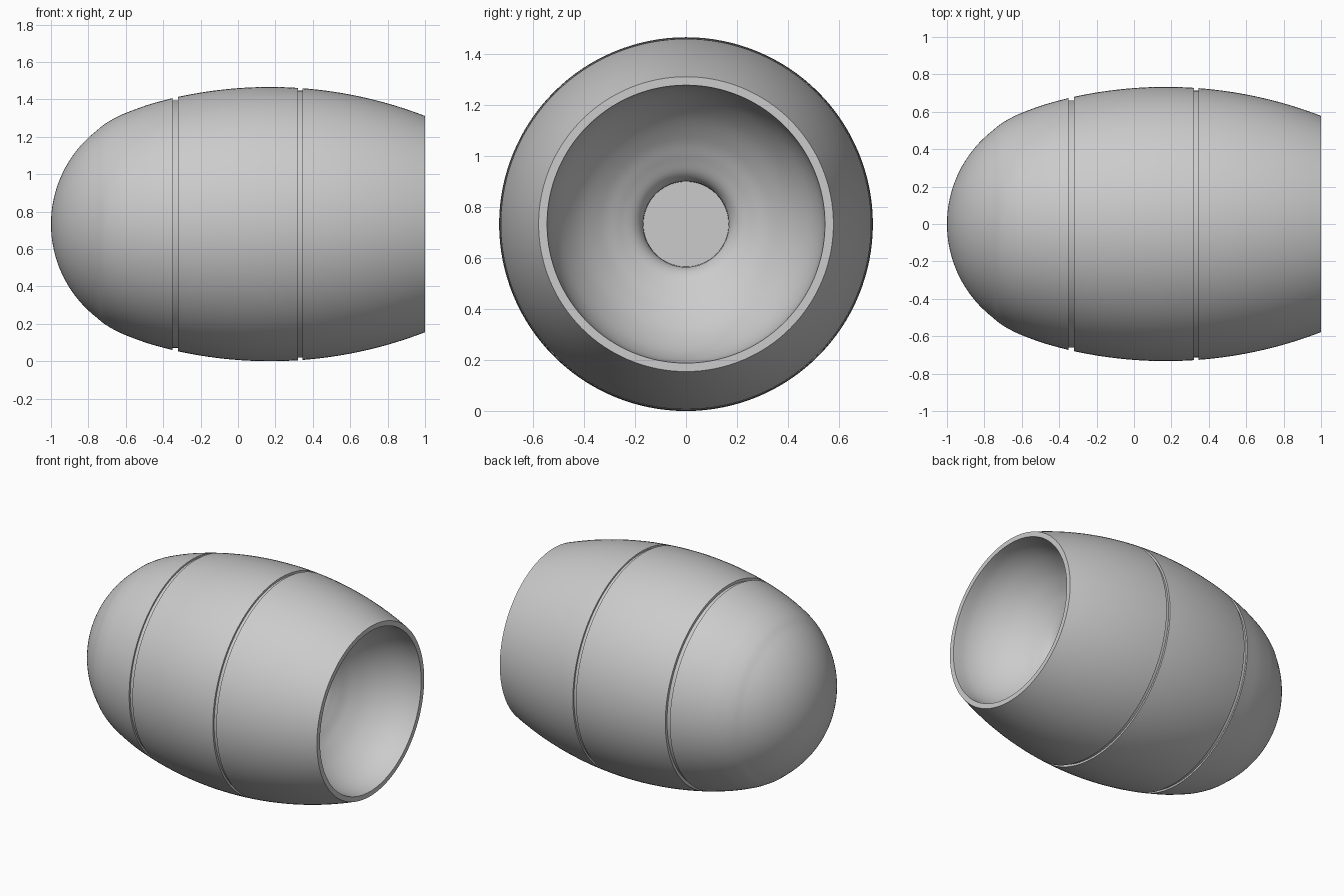
import bpy
import bmesh
import math

SIDES = 128
RADIUS = 0.733   # widest radius, also the height of the axis
ARC = 2.3        # radius of the long barrel curve

if "Cube" in bpy.data.objects:
    bpy.data.objects.remove(bpy.data.objects["Cube"], do_unlink=True)

grey = bpy.data.materials.new("plain grey")
grey.use_nodes = True
grey.diffuse_color = (0.6, 0.6, 0.6, 1)
grey.node_tree.nodes["Principled BSDF"].inputs["Base Color"].default_value = (0.6, 0.6, 0.6, 1)


def barrel(x):
    return RADIUS - ARC + math.sqrt(ARC ** 2 - (x - 0.17) ** 2)


def barrel_run(a, b, steps=16):
    return [(a + (b - a) * i / steps, barrel(a + (b - a) * i / steps)) for i in range(steps + 1)]


def smooth_path(pts, steps=6):
    """Catmull-Rom curve through the points."""
    p = [pts[0]] + pts + [pts[-1]]
    out = []
    for a, b, c, d in zip(p, p[1:], p[2:], p[3:]):
        for s in range(steps):
            t = s / steps
            out.append(tuple(0.5 * (2 * q + (r - o) * t + (2 * o - 5 * q + 4 * r - u) * t * t
                                    + (3 * q - o - 3 * r + u) * t ** 3)
                             for o, q, r, u in zip(a, b, c, d)))
    return out + [pts[-1]]


def lathe(name, profile):
    """Turn an (x, radius) profile around the long axis."""
    bm = bmesh.new()
    rings = []
    for x, r in profile:
        angles = [math.tau * j / SIDES for j in range(SIDES)]
        rings.append([bm.verts.new((x, r * math.cos(a), RADIUS + r * math.sin(a))) for a in angles])
    for low, high in zip(rings, rings[1:]):
        for j in range(SIDES):
            k = (j + 1) % SIDES
            bm.faces.new((low[j], low[k], high[k], high[j]))
    bmesh.ops.remove_doubles(bm, verts=bm.verts, dist=0.00001)
    mesh = bpy.data.meshes.new(name)
    bm.to_mesh(mesh)
    bm.free()
    mesh.materials.append(grey)
    obj = bpy.data.objects.new(name, mesh)
    bpy.context.collection.objects.link(obj)
    bpy.ops.object.select_all(action="DESELECT")
    obj.select_set(True)
    bpy.context.view_layer.objects.active = obj
    bpy.ops.object.shade_smooth_by_angle(angle=math.radians(30))
    return obj


# Rounded nose: spherical cap easing into the barrel curve
CAP = 0.633
cap = []
for i in range(25):
    a = math.radians(52) * i / 24
    cap.append((CAP - 1 - CAP * math.cos(a), CAP * math.sin(a)))
shoulder = smooth_path([cap[-1], (-0.715, 0.533), (-0.66, 0.566), (-0.6, 0.594),
                        (-0.48, 0.638), (-0.35, barrel(-0.35))])
lathe("nose_shell", cap + shoulder[1:])

# Two barrel sections between the grooves and the open end
lathe("middle_shell", barrel_run(-0.32, 0.32))
lathe("rear_shell", barrel_run(0.345, 1.0))

# Shallow grooves between the sections
for name, a, b in (("front_groove", -0.35, -0.32), ("rear_groove", 0.32, 0.345)):
    floor = min(barrel(a), barrel(b)) - 0.012
    lathe(name, [(a, barrel(a)), (a, floor), (b, floor), (b, barrel(b))])

# Flat rim, bell-shaped nozzle and the disc closing its throat
lathe("rim", [(1.0, barrel(1.0)), (1.0, 0.545)])
lathe("nozzle_bell", smooth_path([(1.0, 0.545), (0.9, 0.533), (0.8, 0.495), (0.7, 0.425),
                                  (0.62, 0.335), (0.575, 0.26), (0.54, 0.2),
                                  (0.5, 0.172), (0.45, 0.167)]))
lathe("throat_disc", [(0.45, 0.167), (0.45, 0.0)])
